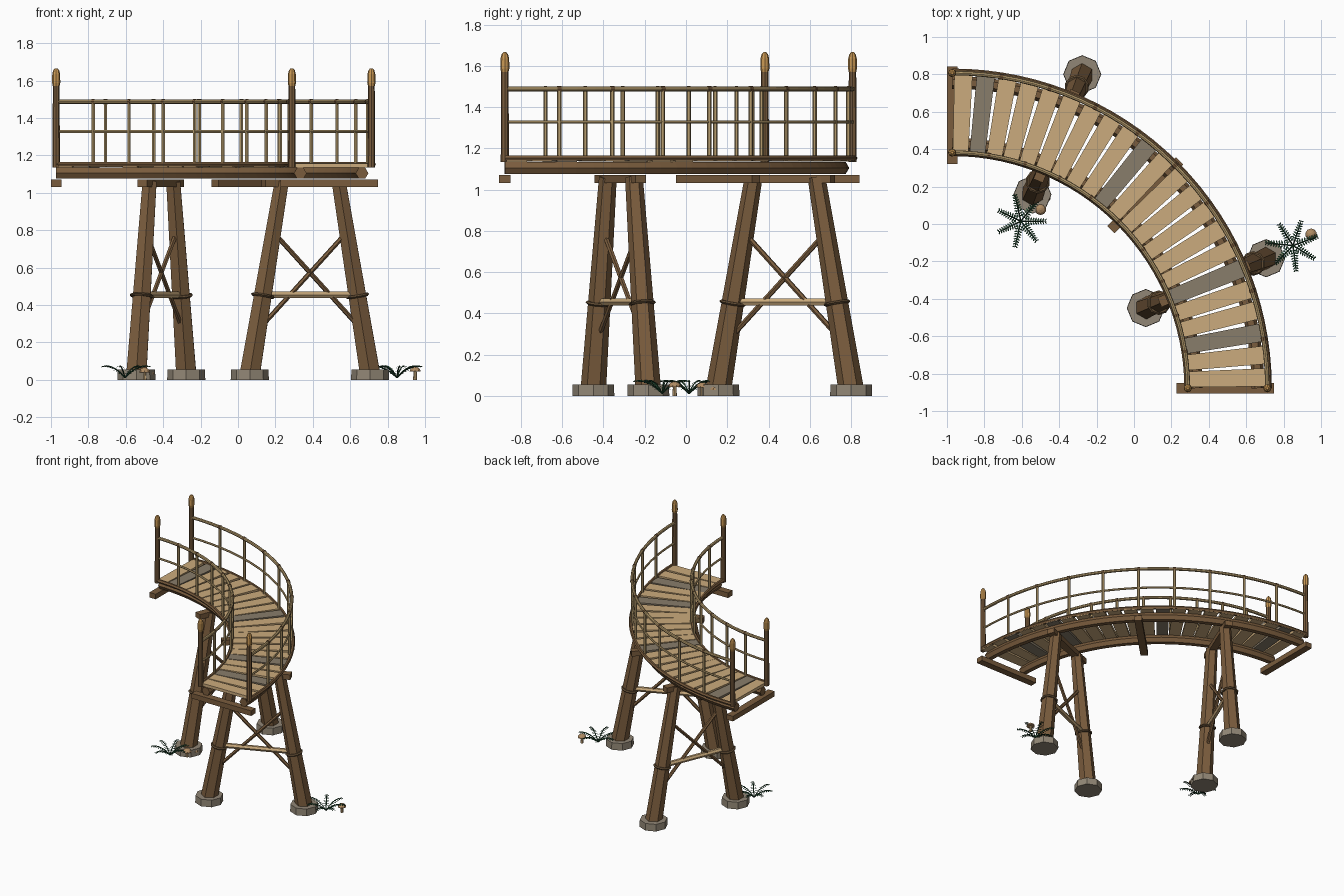
import bpy, bmesh, math, random
from mathutils import Vector, Matrix

if "Cube" in bpy.data.objects:
    bpy.data.objects.remove(bpy.data.objects["Cube"])

random.seed(4)
CX, CY = -0.972, -0.878          # centre of the bridge curve
R_IN, R_OUT = 1.26, 1.685        # railing radii
S_IN, S_OUT = 1.305, 1.635       # stringer radii


def material(name, rgb):
    m = bpy.data.materials.new(name)
    m.diffuse_color = (*rgb, 1)
    m.use_nodes = True
    m.node_tree.nodes["Principled BSDF"].inputs["Base Color"].default_value = m.diffuse_color
    return m


TAN = material("pale planks", (0.60, 0.41, 0.205))
GREY = material("weathered planks", (0.25, 0.205, 0.145))
BROWN = material("brown timber", (0.195, 0.108, 0.047))
DARK = material("dark rope", (0.12, 0.073, 0.034))
CANE = material("cane rails", (0.47, 0.335, 0.155))
STONE = material("stone", (0.285, 0.24, 0.18))
GREEN = material("fern green", (0.018, 0.075, 0.034))
GOLD = material("amber caps", (0.60, 0.32, 0.09))
CAP = material("mushroom cap", (0.43, 0.26, 0.125))


def pol(r, deg, z):
    a = math.radians(deg)
    return Vector((CX + r * math.cos(a), CY + r * math.sin(a), z))


def finish(name, bm, mat):
    bmesh.ops.recalc_face_normals(bm, faces=bm.faces)
    me = bpy.data.meshes.new(name)
    bm.to_mesh(me)
    bm.free()
    me.materials.append(mat)
    ob = bpy.data.objects.new(name, me)
    bpy.context.collection.objects.link(ob)
    return ob


def tube(bm, pts, radii, sides=6, turn=0.0):
    """Sweep a polygon along points, with one radius or one per point."""
    pts = [Vector(p) for p in pts]
    if not isinstance(radii, (list, tuple)):
        radii = [radii] * len(pts)
    rings = []
    for i, p in enumerate(pts):
        t = (pts[min(i + 1, len(pts) - 1)] - pts[max(i - 1, 0)]).normalized()
        ref = Vector((0, 0, 1)) if abs(t.z) < 0.8 else Vector((1, 0, 0))
        u = t.cross(ref).normalized()
        v = u.cross(t)
        ring = []
        for k in range(sides):
            a = 2 * math.pi * k / sides + turn
            ring.append(bm.verts.new(p + radii[i] * (u * math.cos(a) + v * math.sin(a))))
        rings.append(ring)
    for a, b in zip(rings, rings[1:]):
        for k in range(sides):
            n = (k + 1) % sides
            bm.faces.new((a[k], a[n], b[n], b[k]))
    bm.faces.new(rings[0])
    bm.faces.new(rings[-1])


def radial_box(bm, deg, r0, r1, z0, z1, w_in, w_out, skew=0.0):
    """Box pointing away from the curve centre, optionally wider outside."""
    m = (Matrix.Translation(pol((r0 + r1) / 2, deg, (z0 + z1) / 2))
         @ Matrix.Rotation(math.radians(deg + skew), 4, 'Z'))
    for v in bmesh.ops.create_cube(bm, size=1)['verts']:
        w = w_out if v.co.x > 0 else w_in
        v.co = m @ Vector((v.co.x * (r1 - r0), v.co.y * w, v.co.z * (z1 - z0)))


def arc(r, z, n=30):
    return [pol(r, 90 * i / n, z) for i in range(n + 1)]


# Deck planks, a few of them weathered
pale, worn = bmesh.new(), bmesh.new()
COUNT = 22
for i in range(COUNT):
    bm = worn if i in (2, 5, 12, 20) else pale
    dz = random.uniform(-0.002, 0.002)
    radial_box(bm, 90 * (i + 0.5) / COUNT, 1.25, 1.70, 1.136 + dz, 1.159 + dz,
               0.083, 0.098, random.uniform(-0.6, 0.6))
finish("deck_planks", pale, TAN)
finish("weathered_planks", worn, GREY)

# Curved stringers under the deck
bm = bmesh.new()
for r in (S_IN, S_OUT):
    tube(bm, arc(r, 1.105), 0.034, 6)
finish("stringers", bm, BROWN)

# Edge kerbs
bm = bmesh.new()
for r in (R_IN - 0.005, R_OUT + 0.01):
    tube(bm, arc(r, 1.153), 0.014, 6)
finish("edge_kerbs", bm, BROWN)

# Cross beams
bm = bmesh.new()
for k in range(5):
    radial_box(bm, 22.5 * k, 1.2, 1.72, 1.032, 1.072, 0.055, 0.055)
finish("cross_beams", bm, BROWN)

# Railings: two rails and nine balusters per side, with lashings
rails, balusters, lashings = bmesh.new(), bmesh.new(), bmesh.new()
for r in (R_IN, R_OUT):
    tube(rails, arc(r, 1.488), 0.012, 8)
    tube(rails, arc(r, 1.328), 0.008, 6)
    for k in range(1, 10):
        tube(balusters, [pol(r, 9 * k, 1.14), pol(r, 9 * k, 1.49)], 0.0105, 6)
        tube(lashings, [pol(r, 9 * k - 0.35, 1.488), pol(r, 9 * k + 0.35, 1.488)], 0.0145, 8)
finish("handrails", rails, CANE)
finish("balusters", balusters, CANE)
finish("rail_lashings", lashings, BROWN)

# Corner posts and their caps
posts, caps = bmesh.new(), bmesh.new()
for r in (R_IN, R_OUT):
    for d in (0, 90):
        tube(posts, [pol(r, d, 1.135), pol(r, d, 1.575)], [0.020, 0.018], 8)
        profile = [(0.018, 1.57), (0.022, 1.588), (0.021, 1.635), (0.016, 1.655), (0.007, 1.666)]
        tube(caps, [pol(r, d, z) for _, z in profile], [w for w, _ in profile], 8)
finish("corner_posts", posts, BROWN)
finish("post_caps", caps, GOLD)

# Two trestles: splayed legs on stone footings, tie bar and crossed braces
legs, stones, ties, braces, ropes = (bmesh.new() for _ in range(5))


def leg_r(side, z):
    top, foot = (S_IN, 1.115) if side == 0 else (S_OUT, 1.822)
    return foot + (top - foot) * z / 1.06


for d in (22.5, 67.5):
    for s in (0, 1):
        tube(legs, [pol(leg_r(s, z), d, z) for z in (0.03, 1.06)], [0.062, 0.043], 6)
        foot = leg_r(s, 0.03)
        tube(stones, [pol(foot, d, 0), pol(foot, d, 0.055)], [0.102, 0.100], 8)
        tube(ropes, [pol(leg_r(s, z), d, z) for z in (0.442, 0.45, 0.458)],
             [0.058, 0.066, 0.058], 10)
        tube(braces, [pol(leg_r(s, 0.26), d, 0.26), pol(leg_r(1 - s, 0.79), d, 0.79)], 0.013, 6)
    tube(ties, [pol(leg_r(0, 0.455), d, 0.455), pol(leg_r(1, 0.455), d, 0.455)], 0.019, 6)
finish("trestle_legs", legs, BROWN)
finish("stone_footings", stones, STONE)
finish("tie_bars", ties, TAN)
finish("cross_braces", braces, BROWN)
finish("leg_ropes", ropes, DARK)

# Ferns: arching stems with paired leaflets
bm = bmesh.new()
for fx, fy, start in ((-0.605, 0.015, 0), (0.85, -0.115, 20)):
    for k in range(7):
        a = math.radians(start + k * 360 / 7)
        out = Vector((math.cos(a), math.sin(a), 0))
        side = Vector((-out.y, out.x, 0))
        size = random.uniform(0.92, 1.03)

        def stem(t):
            return (Vector((fx, fy, 0.012)) + out * (0.145 * t * size)
                    + Vector((0, 0, 0.15 * t - 0.09 * t * t)))

        tube(bm, [stem(j / 5) for j in range(6)], [0.004] * 5 + [0.0015], 4)
        for j in range(2, 11):
            t = j / 10.5
            length = 0.026 * (1.15 - 0.6 * t)
            for sgn in (-1, 1):
                p = stem(t)
                tip = p + side * sgn * length + out * 0.006 - Vector((0, 0, 0.006))
                mid = (p + tip) / 2
                w = out * 0.005
                bm.faces.new([bm.verts.new(q) for q in (p, mid + w, tip, mid - w)])
finish("ferns", bm, GREEN)

# Mushrooms
stems, tops = bmesh.new(), bmesh.new()
for x, y, h, r in ((0.947, -0.055, 0.07, 0.031), (-0.50, 0.08, 0.066, 0.032),
                   (-0.472, 0.14, 0.055, 0.026)):
    tube(stems, [(x, y, 0), (x, y, h - 0.015)], [0.011, 0.008], 8)
    shape = [(1.0, 0.026), (0.95, 0.017), (0.65, 0.006), (0.2, 0)]
    tube(tops, [(x, y, h - dz) for _, dz in shape], [r * k for k, _ in shape], 10)
finish("mushroom_stems", stems, TAN)
finish("mushroom_caps", tops, CAP)
